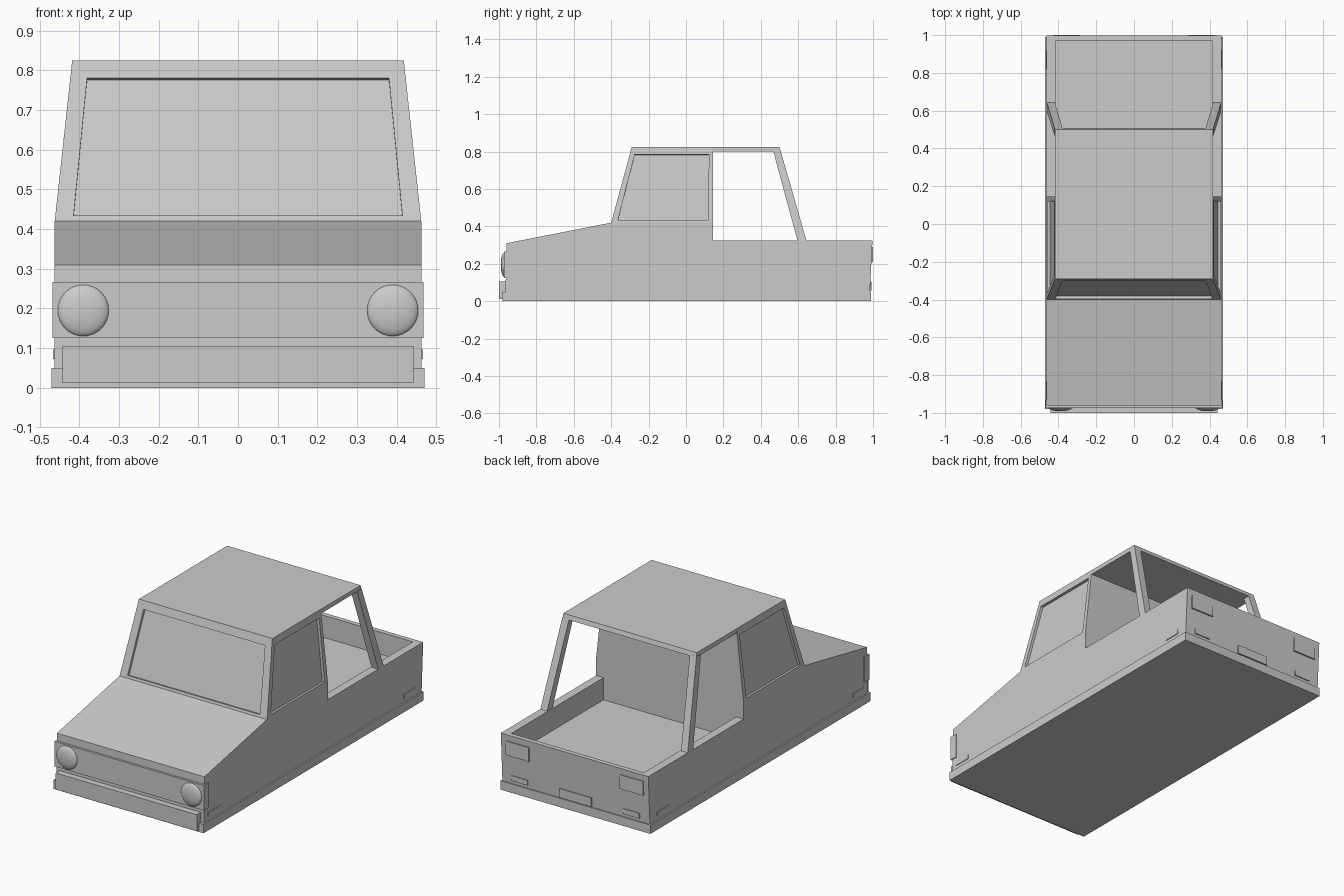
import bpy
import bmesh
from mathutils import Vector

cube = bpy.data.objects.get("Cube")
if cube:
    bpy.data.objects.remove(cube, do_unlink=True)

# One plain grey for the whole model
grey = bpy.data.materials.new("plain grey")
grey.use_nodes = True
grey.diffuse_color = (0.6, 0.6, 0.6, 1)
grey.node_tree.nodes["Principled BSDF"].inputs["Base Color"].default_value = (0.6, 0.6, 0.6, 1)


def finish(name, bm):
    bmesh.ops.recalc_face_normals(bm, faces=bm.faces)
    mesh = bpy.data.meshes.new(name)
    bm.to_mesh(mesh)
    bm.free()
    mesh.materials.append(grey)
    obj = bpy.data.objects.new(name, mesh)
    bpy.context.collection.objects.link(obj)
    return obj


def loft(name, ring_a, ring_b):
    """Solid between two matching rings of points."""
    bm = bmesh.new()
    a = [bm.verts.new(p) for p in ring_a]
    b = [bm.verts.new(p) for p in ring_b]
    bm.faces.new(a)
    bm.faces.new(b)
    for i in range(len(a)):
        j = (i + 1) % len(a)
        bm.faces.new((a[i], a[j], b[j], b[i]))
    return finish(name, bm)


def prism(name, profile, x0, x1):
    """Side profile of (y, z) points stretched from x0 to x1."""
    return loft(name, [(x0, y, z) for y, z in profile], [(x1, y, z) for y, z in profile])


def box(name, x, y, z):
    return prism(name, [(y[0], z[0]), (y[1], z[0]), (y[1], z[1]), (y[0], z[1])], *x)


W = 0.462        # half width of the body
ROOF_W = 0.418   # half width of the roof
CAB_BACK = 0.145
WAIST = 0.42
RAIL = 0.325     # top of the load bed sides
FLOOR = 0.20

# Underside plate, front body with sloping bonnet, nose panel and bumper
box("base_plate", (-0.47, 0.47), (-0.98, 0.99), (0, 0.05))
prism("front_body", [(-0.965, 0.05), (-0.96, 0.31), (-0.40, WAIST),
                     (CAB_BACK, WAIST), (CAB_BACK, 0.05)], -W, W)
box("nose_panel", (-0.468, 0.468), (-0.973, -0.93), (0.125, 0.267))
box("front_bumper", (-0.443, 0.443), (-1.0, -0.96), (0.012, 0.105))

# Load bed: floor, sides and slightly leaning tailgate
box("bed_floor", (-0.42, 0.42), (CAB_BACK, 0.975), (0.05, FLOOR))
for side, s in (("left", 1), ("right", -1)):
    prism(side + "_bed_side", [(CAB_BACK, 0.05), (0.97, 0.05), (0.97, RAIL), (CAB_BACK, RAIL)],
          s * 0.415, s * W)
prism("tailgate", [(0.97, 0.05), (0.983, 0.05), (0.997, RAIL), (0.97, RAIL)], -W, W)


def window_wall(bm, corners, u, v, depth):
    """Quad wall with a recessed pane; corners run round from bottom left."""
    c = [Vector(p) for p in corners]

    def at(s, t):
        return c[0].lerp(c[1], s).lerp(c[3].lerp(c[2], s), t)

    spots = [at(s, t) for s, t in ((u[0], v[0]), (u[1], v[0]), (u[1], v[1]), (u[0], v[1]))]
    inward = (c[3] - c[0]).cross(c[1] - c[0]).normalized() * depth
    rings = [[bm.verts.new(p) for p in ring]
             for ring in (c, spots, [p + inward for p in spots])]
    for outer, inner in zip(rings, rings[1:]):
        for i in range(4):
            j = (i + 1) % 4
            bm.faces.new((outer[i], outer[j], inner[j], inner[i]))
    bm.faces.new(rings[-1])


# Cab with recessed windscreen and side windows
low = [(-W, -0.40, WAIST), (W, -0.40, WAIST), (W, CAB_BACK, WAIST), (-W, CAB_BACK, WAIST)]
top = [(-ROOF_W, -0.29, 0.825), (ROOF_W, -0.29, 0.825),
       (ROOF_W, CAB_BACK, 0.825), (-ROOF_W, CAB_BACK, 0.825)]
cab = bmesh.new()
window_wall(cab, (low[0], low[1], top[1], top[0]), (0.05, 0.95), (0.035, 0.89), 0.015)
window_wall(cab, (low[1], low[2], top[2], top[1]), (0.06, 0.95), (0.035, 0.9), 0.015)
window_wall(cab, (low[3], low[0], top[0], top[3]), (0.05, 0.94), (0.035, 0.9), 0.015)
for quad in (top, low[::-1], (low[2], low[3], top[3], top[2])):
    cab.faces.new([cab.verts.new(p) for p in quad])
bmesh.ops.remove_doubles(cab, verts=cab.verts, dist=0.0001)
finish("cab", cab)

# Roof overhang and its rear pillars
prism("roof_overhang", [(CAB_BACK, 0.80), (0.507, 0.80), (0.50, 0.825), (CAB_BACK, 0.825)],
      -ROOF_W, ROOF_W)
for side, s in (("left", 1), ("right", -1)):
    foot = [(s * x, y, RAIL - 0.005) for x, y in ((0.42, 0.597), (W, 0.597), (W, 0.645), (0.42, 0.645))]
    head = [(s * x, y, 0.805) for x, y in ((0.378, 0.466), (0.42, 0.466), (0.42, 0.506), (0.378, 0.506))]
    loft(side + "_rear_pillar", foot, head)

# Lamps on both sides
for side, s in (("left", 1), ("right", -1)):
    bm = bmesh.new()
    bmesh.ops.create_uvsphere(bm, u_segments=32, v_segments=16, radius=0.065)
    for vert in bm.verts:
        vert.co.y *= 0.3
        vert.co += Vector((s * 0.39, -0.971, 0.195))
    for face in bm.faces:
        face.smooth = True
    finish(side + "_headlamp", bm)
    box(side + "_tail_lamp", (s * 0.285, s * 0.43), (0.985, 1.0), (0.21, 0.29))
    box(side + "_reverse_lamp", (s * 0.30, s * 0.40), (0.98, 0.99), (0.068, 0.097))
    for end, y in (("front", -0.88), ("rear", 0.87)):
        box(f"{side}_{end}_marker", (s * 0.455, s * 0.466), (y - 0.05, y + 0.05), (0.073, 0.097))

# Blank rear plate
box("rear_plate", (-0.10, 0.10), (0.98, 0.992), (0.055, 0.105))
